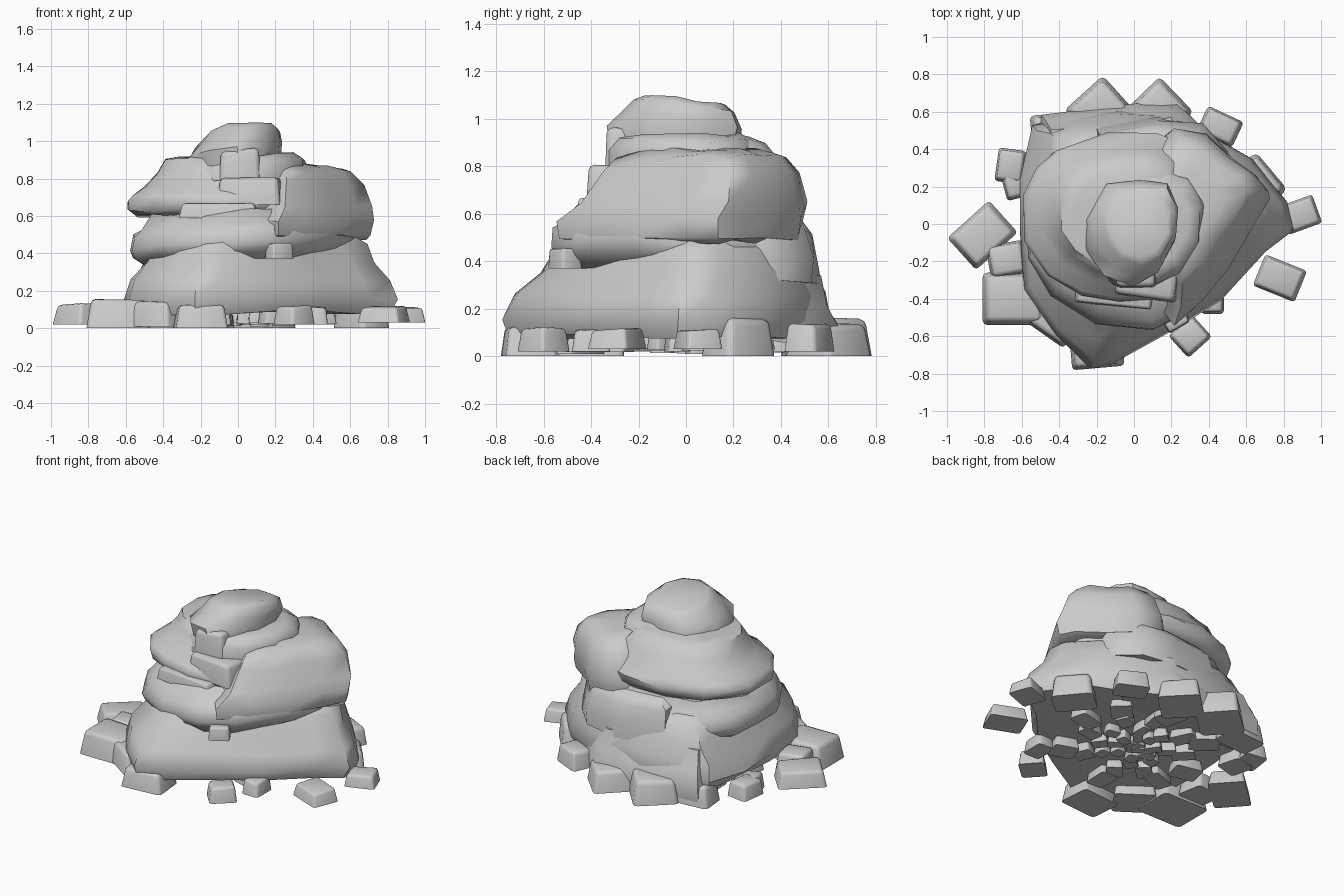
import bpy, bmesh, math, random
from mathutils import Matrix, Vector

random.seed(7)


def finish(name, bm, angle):
    bmesh.ops.recalc_face_normals(bm, faces=bm.faces)
    me = bpy.data.meshes.new(name)
    bm.to_mesh(me)
    bm.free()
    ob = bpy.data.objects.new(name, me)
    bpy.context.collection.objects.link(ob)
    bpy.ops.object.select_all(action='DESELECT')
    ob.select_set(True)
    bpy.context.view_layer.objects.active = ob
    bpy.ops.object.shade_smooth_by_angle(angle=math.radians(angle))
    return ob


def boulder(name, outline, levels, tilt=(0, 0), jitter=0.012):
    """Loft a plan outline through levels of (z, scale, dx, dy)."""
    bm = bmesh.new()
    n = len(outline)
    cx = sum(p[0] for p in outline) / n
    cy = sum(p[1] for p in outline) / n
    rings = []
    for z, s, dx, dy in levels:
        ring = []
        for x, y in outline:
            j = [random.uniform(-jitter, jitter) for _ in range(3)]
            px, py = (x - cx) * s, (y - cy) * s
            ring.append(bm.verts.new((cx + px + dx + j[0], cy + py + dy + j[1],
                                      z + tilt[0] * px + tilt[1] * py + j[2])))
        rings.append(ring)
    for a, b in zip(rings, rings[1:]):
        for i in range(n):
            k = (i + 1) % n
            bm.faces.new((a[i], a[k], b[k], b[i]))
    for ring in (rings[0], rings[-1]):
        c = bm.verts.new(sum((v.co for v in ring), Vector()) / n)
        for i in range(n):
            bm.faces.new((ring[i], ring[(i + 1) % n], c))
    return finish(name, bm, 50)


def stone(name, x, y, w, d, rot, z0, z1, taper=0.85):
    """Tapered, chamfered block."""
    bm = bmesh.new()
    bmesh.ops.create_cube(bm, size=1)
    for v in bm.verts:
        t = taper if v.co.z > 0 else 1
        up = random.uniform(-0.15, 0) if v.co.z > 0 else 0
        v.co = Vector((v.co.x * w * t, v.co.y * d * t, (v.co.z + 0.5 + up) * (z1 - z0)))
    bmesh.ops.bevel(bm, geom=[e for e in bm.edges if max(v.co.z for v in e.verts) > 0.001],
                    offset=min(w, d, z1 - z0) * 0.16, segments=2, profile=0.5, affect='EDGES')
    bm.transform(Matrix.Translation((x, y, z0)) @ Matrix.Rotation(math.radians(rot), 4, 'Z'))
    return finish(name, bm, 60)


# Broad base
boulder("base_rock",
        [(-.6, -.05), (-.58, -.35), (-.42, -.6), (-.24, -.77), (-.1, -.74), (.2, -.58), (.46, -.4),
         (.7, -.16), (.86, -.03), (.83, .12), (.64, .36), (.42, .48), (.18, .6), (-.08, .6),
         (-.36, .57), (-.54, .52), (-.6, .25)],
        [(.08, .95, 0, 0), (.15, 1, 0, 0), (.26, .95, 0, .01), (.36, .84, 0, .04),
         (.45, .78, 0, .04), (.5, .68, 0, .04)])

# Slabs against the back of the base
boulder("back_slab", [(-.5, .3), (.3, .25), (.45, .42), (.22, .64), (0, .62), (-.48, .58)],
        [(.05, 1.03, 0, .01), (.14, 1.02, 0, .01), (.22, .97, 0, -.03), (.36, .9, 0, -.06)], (0, -.1))
boulder("back_ledge", [(-.2, .2), (.5, .15), (.52, .36), (.36, .53), (.12, .56), (-.2, .52)],
        [(.32, 1, 0, 0), (.42, 1, 0, 0), (.54, .95, 0, -.02), (.58, .8, 0, -.03)], (0, -.08))

# Middle layer
boulder("middle_rock",
        [(-.58, .05), (-.57, -.18), (-.43, -.38), (-.2, -.52), (.1, -.57), (.3, -.47), (.5, -.22),
         (.62, 0), (.58, .2), (.42, .38), (.2, .5), (-.1, .5), (-.4, .42), (-.54, .25)],
        [(.35, .86, 0, 0), (.4, .97, 0, 0), (.45, 1.01, 0, 0), (.52, .97, 0, 0), (.55, .9, 0, 0),
         (.62, .82, 0, .02)], (.05, -.03))

# Large overhanging rock on the right
boulder("right_rock",
        [(.05, -.1), (.12, -.42), (.22, -.54), (.36, -.42), (.5, -.22), (.64, -.02), (.73, .14),
         (.66, .24), (.5, .36), (.38, .48), (.2, .5), (.02, .35)],
        [(.48, .87, 0, 0), (.5, .97, 0, 0), (.58, 1, 0, 0), (.65, .92, .01, .04), (.77, .8, .01, .07),
         (.84, .67, 0, .07), (.87, .45, -.06, .04)])

# Overhanging rock on the left
boulder("left_rock",
        [(-.59, .15), (-.59, -.08), (-.46, -.27), (-.28, -.38), (-.08, -.42), (.15, -.4), (.3, -.2),
         (.36, .15), (.3, .42), (.12, .48), (-.15, .48), (-.4, .4), (-.52, .3)],
        [(.6, .88, 0, 0), (.63, .98, 0, 0), (.68, 1.01, 0, 0), (.72, .95, 0, 0), (.77, .84, .03, .01),
         (.84, .74, .04, .02), (.9, .65, .04, .01), (.92, .5, .05, .01)])

# Upper collar and crown
boulder("collar_rock",
        [(-.32, .05), (-.28, -.17), (-.1, -.32), (.1, -.33), (.24, -.26), (.36, -.1), (.38, .1),
         (.3, .25), (.1, .33), (-.15, .3), (-.28, .2)],
        [(.78, 1, 0, 0), (.86, .98, 0, 0), (.91, .88, .02, 0), (.93, .7, .02, 0)])
boulder("crown_rock",
        [(-.27, .02), (-.25, -.14), (-.15, -.28), (0, -.33), (.13, -.26), (.22, -.1), (.24, .06),
         (.17, .21), (.02, .24), (-.17, .21)],
        [(.85, .97, 0, 0), (.93, 1, 0, 0), (.99, .9, .02, .03), (1.05, .76, .04, .04),
         (1.075, .6, .04, .03)], (.07, -.14), .01)

# Ledge blocks on the front
for x, y, w, d, r, z0, z1 in [
        (.01, -.26, .22, .16, 0, .79, .97), (.07, -.29, .34, .22, -8, .66, .81),
        (-.1, -.36, .42, .16, -6, .59, .67), (.22, -.51, .13, .1, 30, .37, .46)]:
    stone("ledge_block", x, y, w, d, r, z0, z1, .92)

# Loose stones around the foot
for x, y, w, d, r, z0, z1 in [
        (-.81, -.06, .3, .23, 42, .02, .14), (-.64, -.4, .34, .28, 0, 0, .16),
        (-.68, -.19, .2, .18, 10, .02, .15), (-.66, .31, .15, .18, -8, .03, .14),
        (-.62, .22, .16, .16, 15, .02, .13), (-.18, .6, .28, .27, 42, 0, .17),
        (.13, .6, .27, .26, 44, 0, .15), (.46, .52, .21, .15, -25, .02, .14),
        (.66, .22, .26, .2, -50, 0, .18), (.89, .05, .19, .16, 20, .03, .12),
        (.78, -.29, .24, .18, -22, .03, .12), (.3, -.6, .17, .16, 42, .02, .13),
        (.42, -.4, .12, .16, 0, .02, .12), (-.2, -.66, .28, .22, 5, 0, .13),
        (-.42, -.5, .26, .22, -35, .01, .15), (-.42, .5, .26, .18, 5, 0, .14)]:
    stone("foot_stone", x, y, w, d, r, z0, z1)

# Rubble under the pile, shrinking towards the middle
for radius, count, size in [(.43, 8, .15), (.32, 8, .12), (.21, 8, .09), (.12, 8, .08), (.03, 4, .07)]:
    for i in range(count):
        a = math.tau * (i + random.uniform(-.25, .25)) / count + radius * 9
        z0 = random.uniform(.01, .03)
        stone("rubble", radius * math.cos(a), radius * math.sin(a), size * random.uniform(.9, 1.3),
              size * random.uniform(.7, 1), math.degrees(a) + random.uniform(-30, 30), z0, z0 + .04 + size * .35)
